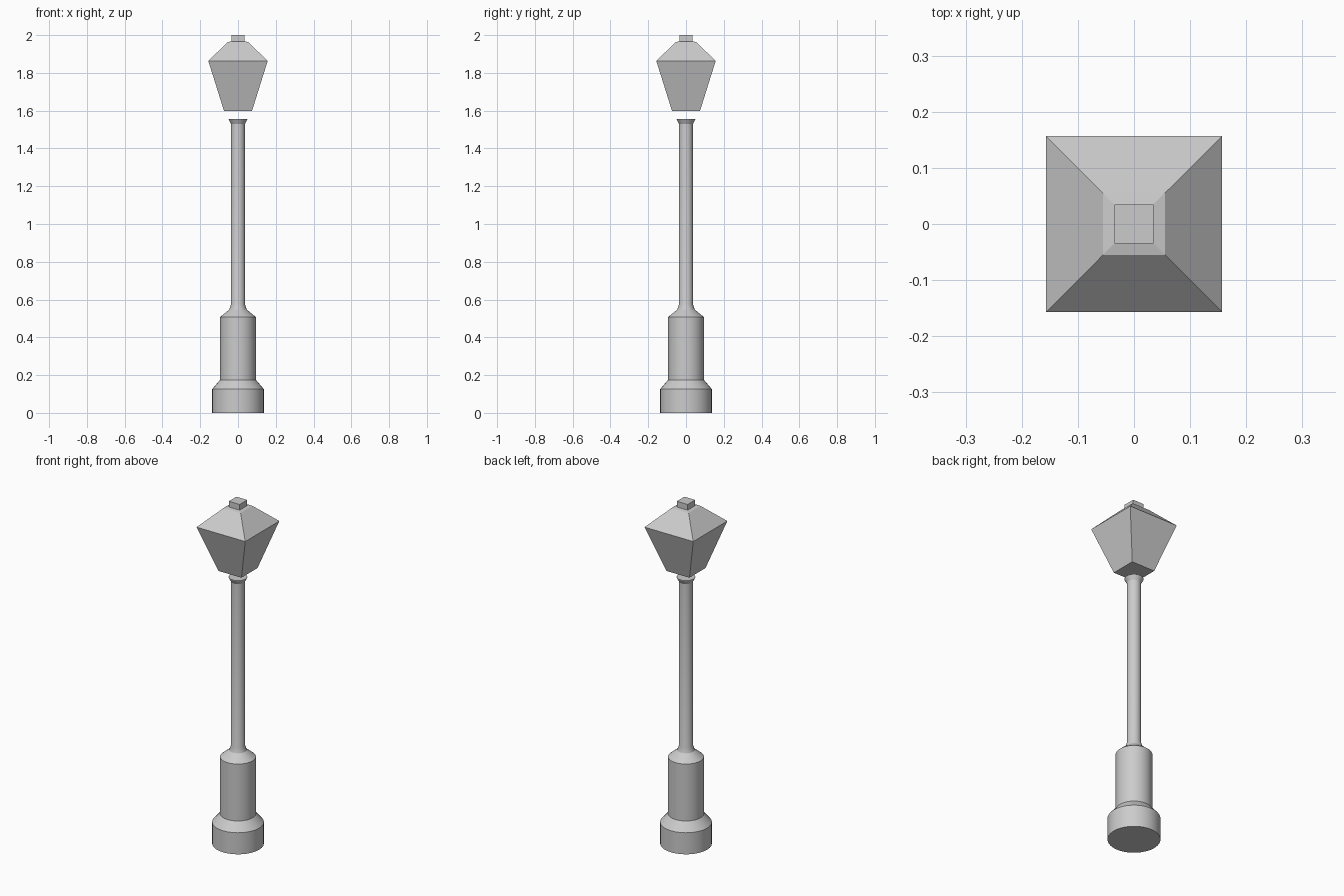
import bpy, bmesh, math

if "Cube" in bpy.data.objects:
    bpy.data.objects.remove(bpy.data.objects["Cube"])


def make_object(name, rings, smooth=False):
    """Stack closed rings of points into a capped solid."""
    bm = bmesh.new()
    loops = [[bm.verts.new(p) for p in ring] for ring in rings]
    n = len(loops[0])
    for a, b in zip(loops, loops[1:]):
        for i in range(n):
            j = (i + 1) % n
            bm.faces.new((a[i], a[j], b[j], b[i]))
    bm.faces.new(loops[0][::-1])
    bm.faces.new(loops[-1])
    mesh = bpy.data.meshes.new(name)
    bm.to_mesh(mesh)
    bm.free()
    obj = bpy.data.objects.new(name, mesh)
    bpy.context.collection.objects.link(obj)
    if smooth:
        bpy.ops.object.select_all(action='DESELECT')
        bpy.context.view_layer.objects.active = obj
        obj.select_set(True)
        bpy.ops.object.shade_smooth_by_angle(angle=math.radians(25))
    return obj


def turned(name, profile, sides=32):
    """Round part from (radius, z) pairs."""
    angles = [2 * math.pi * i / sides for i in range(sides)]
    return make_object(name, [[(r * math.cos(a), r * math.sin(a), z) for a in angles]
                              for r, z in profile], smooth=True)


def square(name, profile):
    """Four-sided part from (half width, z) pairs."""
    return make_object(name, [[(-h, -h, z), (h, -h, z), (h, h, z), (-h, h, z)]
                              for h, z in profile])


# Stepped pedestal, slender pole and flared collar in one turned profile
turned("post", [(0.137, 0), (0.137, 0.126), (0.095, 0.175), (0.095, 0.507),
                (0.046, 0.547), (0.037, 0.575), (0.037, 1.53),
                (0.049, 1.552), (0.049, 1.556)])

# Tapered lantern with hipped roof, floating just above the collar
square("lantern", [(0.074, 1.598), (0.157, 1.863), (0.055, 1.963), (0.035, 1.967)])

# Small block on the roof
square("roof_cap", [(0.035, 1.96), (0.035, 2.0)])
